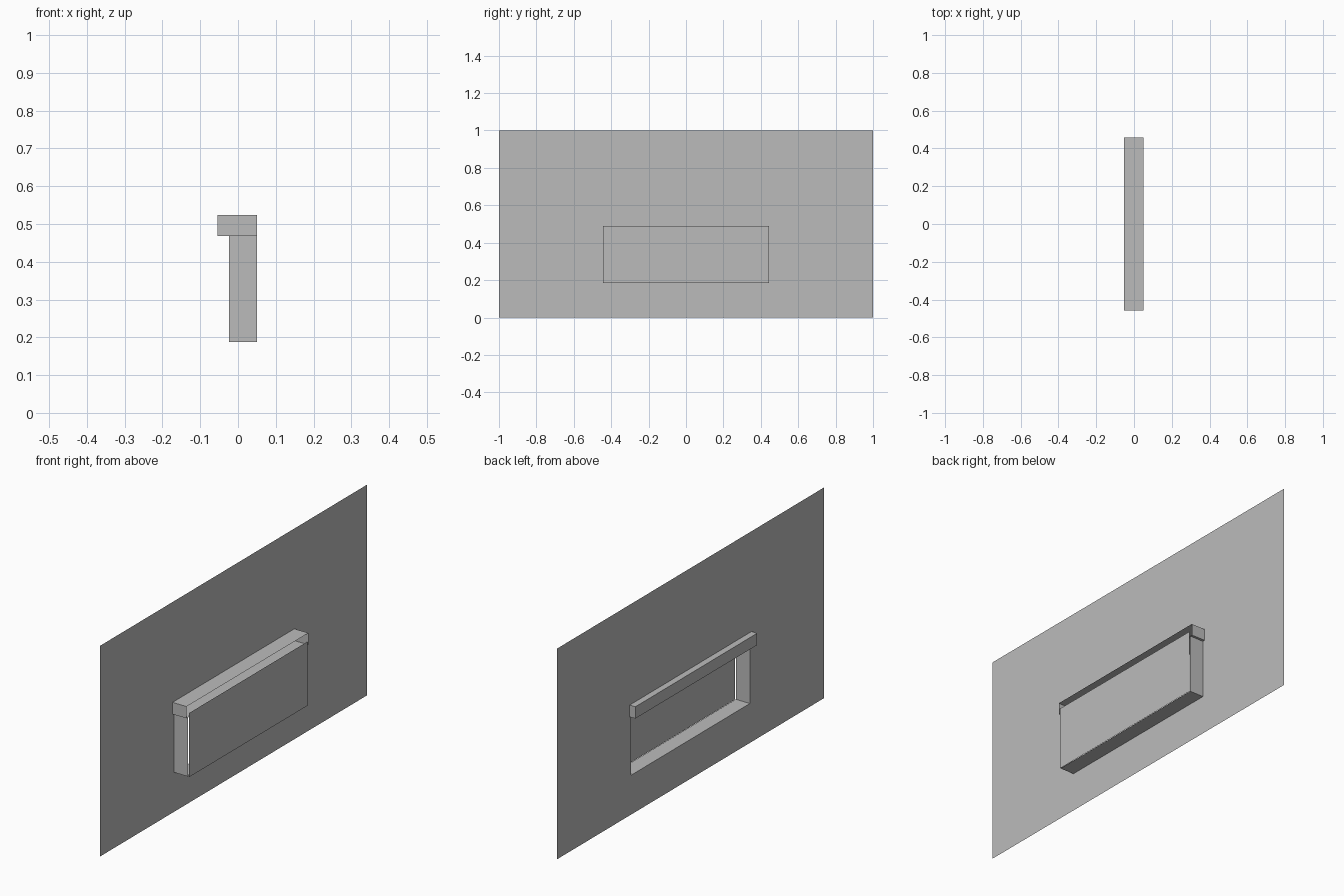
import bpy
import bmesh
from mathutils import Vector

cube = bpy.data.objects.get("Cube")
if cube:
    bpy.data.objects.remove(cube, do_unlink=True)

# Single plain grey
grey = bpy.data.materials.new("plain_grey")
grey.use_nodes = True
color = (0.5, 0.5, 0.5, 1)
grey.diffuse_color = color
grey.node_tree.nodes["Principled BSDF"].inputs["Base Color"].default_value = color

# Shared dimensions
SHEET_X, BACK, FRONT, GLASS_X = -0.024, -0.054, 0.05, 0.054
NICHE_Y, CASE_Y = 0.445, 0.457
NICHE_Z, CASE_Z, CASE_TOP, GLASS_TOP = 0.187, 0.468, 0.524, 0.489


def finish(name, bm):
    mesh = bpy.data.meshes.new(name)
    bm.to_mesh(mesh)
    bm.free()
    mesh.materials.append(grey)
    obj = bpy.data.objects.new(name, mesh)
    bpy.context.collection.objects.link(obj)
    return obj


def rect(bm, x, half, z0, z1):
    """Rectangle corners in a plane facing +x."""
    return [bm.verts.new((x, y, z)) for y, z in
            ((-half, z0), (half, z0), (half, z1), (-half, z1))]


def shell(name, x0, x1, half, z0, z1, open_sides):
    """Thin-walled box without the faces that point to the open sides."""
    bm = bmesh.new()
    bmesh.ops.create_cube(bm, size=1)
    for v in bm.verts:
        v.co = Vector((x1 if v.co.x > 0 else x0,
                       half if v.co.y > 0 else -half,
                       z1 if v.co.z > 0 else z0))
    bm.normal_update()
    gone = [f for f in bm.faces
            if any(f.normal.dot(Vector(d)) > 0.9 for d in open_sides)]
    bmesh.ops.delete(bm, geom=gone, context="FACES")
    return finish(name, bm)


# Wall sheet with the window opening
bm = bmesh.new()
outer = rect(bm, SHEET_X, 1, 0, 1)
inner = rect(bm, SHEET_X, NICHE_Y, NICHE_Z, CASE_Z)
for i in range(4):
    j = (i + 1) % 4
    bm.faces.new((outer[i], outer[j], inner[j], inner[i]))
finish("wall_sheet", bm)

# Sill and side reveals, open at both faces and below the casing
shell("window_reveal", SHEET_X, FRONT, NICHE_Y, NICHE_Z, CASE_Z,
      ((1, 0, 0), (-1, 0, 0), (0, 0, 1)))

# Shutter casing across the top, open on one long side
shell("shutter_casing", BACK, FRONT, CASE_Y, CASE_Z, CASE_TOP, ((1, 0, 0),))

# Window pane closing the reveal
bm = bmesh.new()
bm.faces.new(rect(bm, GLASS_X, NICHE_Y, NICHE_Z - 0.002, GLASS_TOP))
finish("window_pane", bm)
